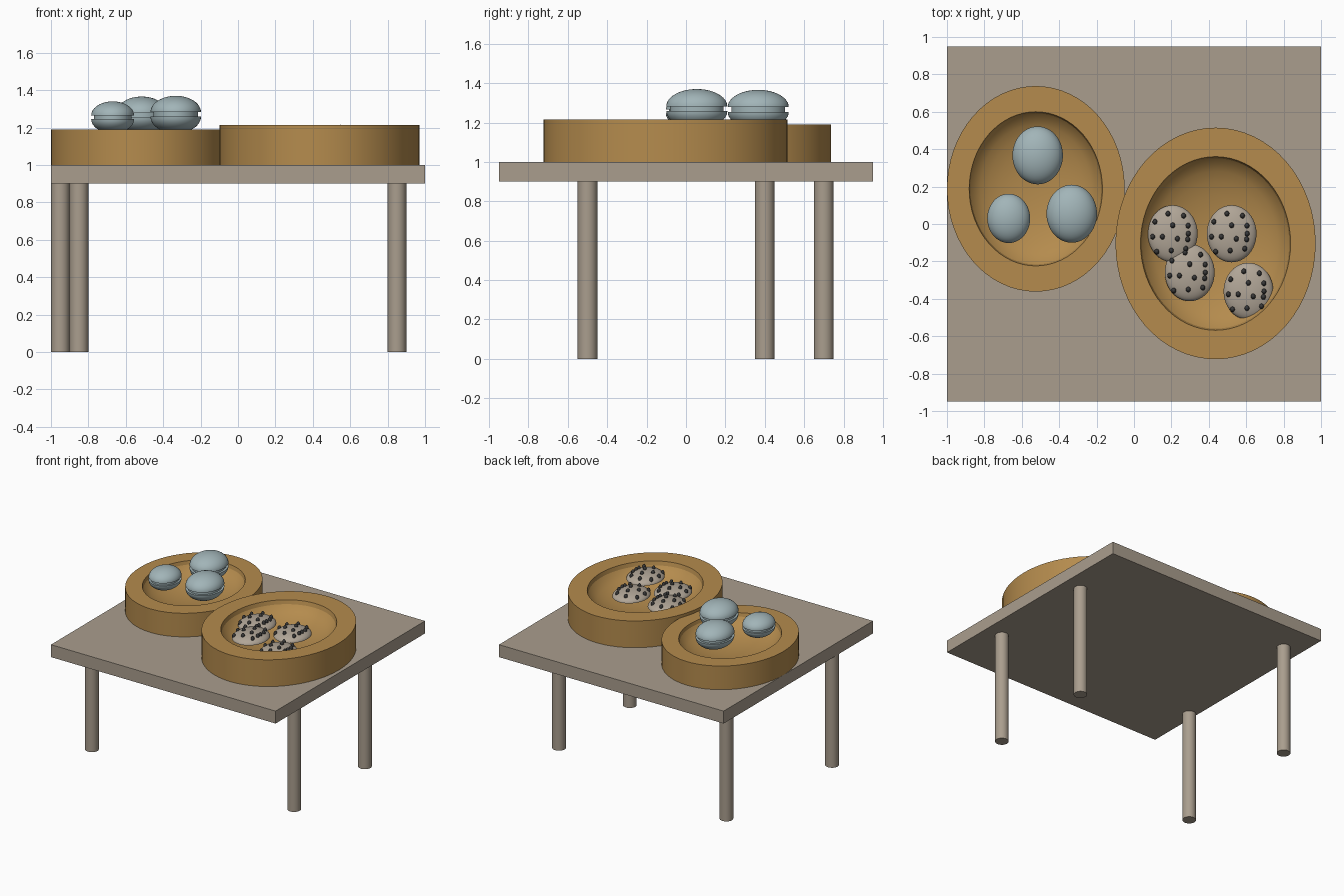
import bpy, bmesh
from math import sin, cos, pi, sqrt
from mathutils import Matrix

if "Cube" in bpy.data.objects:
    bpy.data.objects.remove(bpy.data.objects["Cube"])

ASPECT = 0.155 / 0.135   # every round item is slightly longer in y


def material(name, rgb):
    m = bpy.data.materials.new(name)
    m.diffuse_color = (*rgb, 1)
    m.use_nodes = True
    m.node_tree.nodes["Principled BSDF"].inputs["Base Color"].default_value = m.diffuse_color
    return m


WOOD = material("pale_wood", (0.40, 0.34, 0.27))
TRAY = material("golden_wood", (0.46, 0.26, 0.075))
SHELL = material("blue_shell", (0.36, 0.46, 0.48))
COOKIE = material("cookie_dough", (0.44, 0.38, 0.31))
CHIP = material("dark_chip", (0.04, 0.04, 0.04))


def finish(name, bm, mat, loc=(0, 0, 0), angle=30):
    bmesh.ops.remove_doubles(bm, verts=bm.verts, dist=1e-5)
    bmesh.ops.recalc_face_normals(bm, faces=bm.faces)
    me = bpy.data.meshes.new(name)
    bm.to_mesh(me)
    bm.free()
    ob = bpy.data.objects.new(name, me)
    bpy.context.collection.objects.link(ob)
    ob.location = loc
    me.materials.append(mat)
    bpy.ops.object.select_all(action='DESELECT')
    ob.select_set(True)
    bpy.context.view_layer.objects.active = ob
    bpy.ops.object.shade_smooth_by_angle(angle=angle * pi / 180)
    return ob


def lathe(name, profile, mat, loc, sides=48, aspect=ASPECT, angle=30):
    """Spin an (r, z) profile about z, stretched in y by aspect."""
    bm = bmesh.new()
    verts = [bm.verts.new((r, 0, z)) for r, z in profile]
    edges = [bm.edges.new(p) for p in zip(verts, verts[1:])]
    bmesh.ops.spin(bm, geom=verts + edges, axis=(0, 0, 1), cent=(0, 0, 0),
                   angle=2 * pi, steps=sides, use_merge=True)
    bmesh.ops.scale(bm, vec=(1, aspect, 1), verts=bm.verts)
    return finish(name, bm, mat, loc, angle)


def dome(r, z0, h, n=12):
    """Closed half-ellipsoid profile; negative h points down."""
    return [(0, z0)] + [(r * cos(i * pi / 2 / n), z0 + h * sin(i * pi / 2 / n))
                        for i in range(n + 1)]


# Table top and its four unevenly placed legs
bm = bmesh.new()
bmesh.ops.create_cube(bm, size=1, matrix=Matrix.Diagonal((2, 1.9, 0.1, 1)))
finish("table_top", bm, WOOD, (0, 0, 0.95))
LEGS = {"front_left_leg": (-0.95, -0.5), "front_right_leg": (0.85, -0.5),
        "back_right_leg": (0.85, 0.4), "back_left_leg": (-0.85, 0.7)}
for name, (x, y) in LEGS.items():
    lathe(name, [(0, 0), (0.05, 0), (0.05, 0.9), (0, 0.9)], WOOD, (x, y, 0), 32, 1)


# Thick trays with a scooped hollow
def tray(name, x, y, r, h):
    hollow = [(0.75 * r * cos(i * pi / 16), h - 0.3 * r * sin(i * pi / 16))
              for i in range(9)]
    lathe(name, [(0, 0), (r, 0), (r, h)] + hollow, TRAY, (x, y, 1), 64, 1.157, 20)


tray("left_tray", -0.525, 0.188, 0.475, 0.19)
tray("right_tray", 0.436, -0.104, 0.535, 0.215)


# Sandwich biscuits: two shells around a narrower filling
def sandwich(tag, x, y, s, bottom=1.17):
    r, h, gap = 0.135 * s, 0.088 * s, 0.024 * s
    loc = (x, y, bottom)
    lathe(tag + "_lower_shell", dome(r, h, -h), SHELL, loc)
    lathe(tag + "_upper_shell", dome(r, h + gap, h), SHELL, loc)
    f = 0.88 * r
    lathe(tag + "_filling", [(0, h), (f, h), (f, h + gap), (0, h + gap)], SHELL, loc)


sandwich("back_biscuit", -0.515, 0.367, 1, 1.166)
sandwich("left_biscuit", -0.67, 0.03, 0.85)
sandwich("right_biscuit", -0.333, 0.055, 1)

# Domed cookies studded with chips
CHIPS = [(-.025, .107), (-.095, .064), (.058, .096), (0, .045), (.082, .043),
         (.083, 0), (-.107, -.016), (-.055, -.016), (.025, -.027), (.08, -.03),
         (-.085, -.096), (-.008, -.09), (.07, -.08)]
CR, CH, CZ = 0.133, 0.05, 1.145


def cookie(tag, x, y):
    lathe(tag, dome(CR, 0, CH), COOKIE, (x, y, CZ))
    bm = bmesh.new()
    for cx, cy in CHIPS:
        z = CH * sqrt(1 - (cx / CR) ** 2 - (cy / CR / ASPECT) ** 2)
        bmesh.ops.create_uvsphere(
            bm, u_segments=12, v_segments=8, radius=1,
            matrix=Matrix.Translation((cx, cy, z)) @ Matrix.Diagonal((0.013, 0.015, 0.022, 1)))
    finish(tag + "_chips", bm, CHIP, (x, y, CZ), 60)


for i, (x, y) in enumerate([(0.207, -0.052), (0.522, -0.052), (0.298, -0.26), (0.612, -0.36)]):
    cookie(f"cookie_{i + 1}", x, y)
